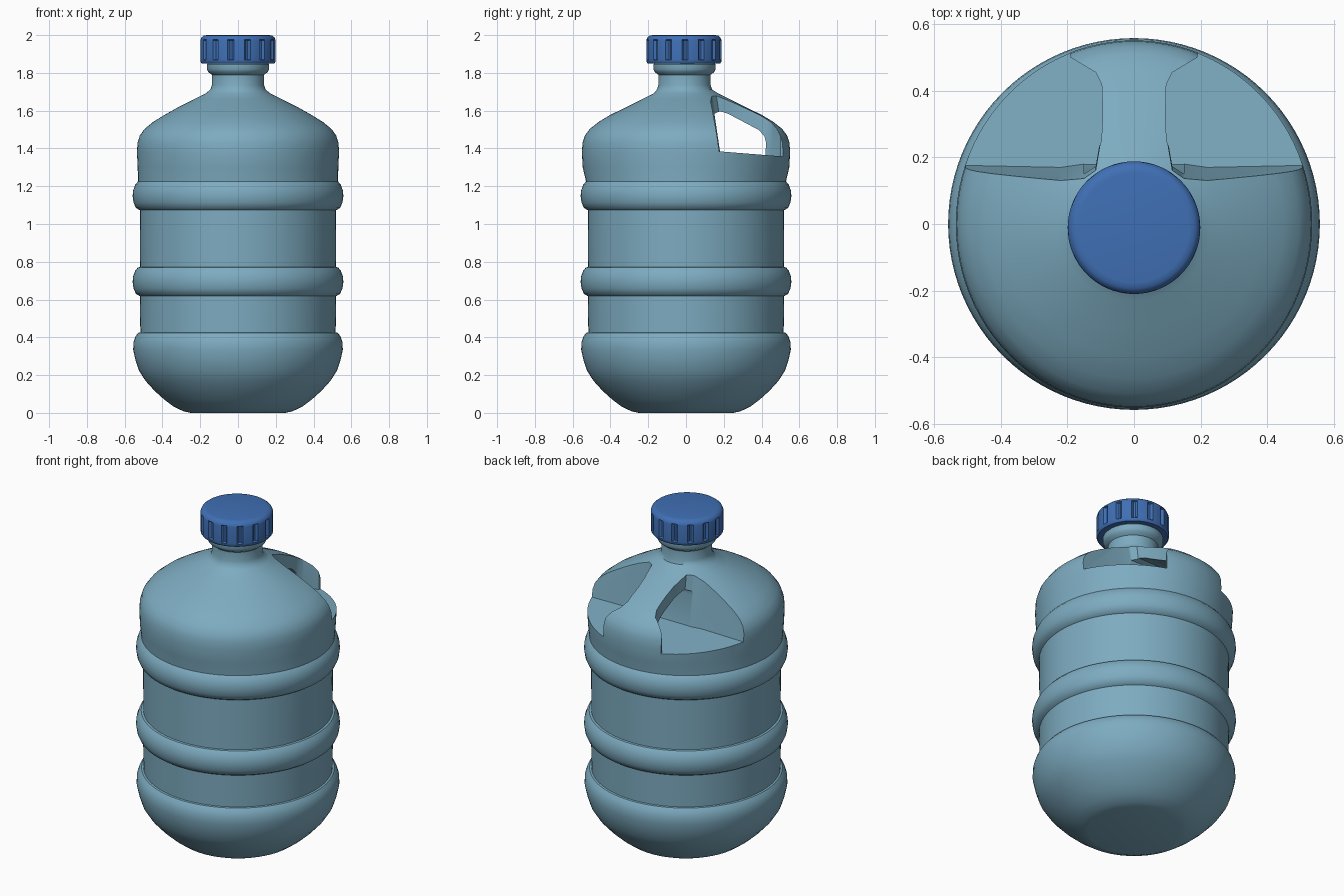
import bpy
import bmesh
from math import sin, cos, pi, radians

if "Cube" in bpy.data.objects:
    bpy.data.objects.remove(bpy.data.objects["Cube"])


def material(name, rgb):
    mat = bpy.data.materials.new(name)
    mat.use_nodes = True
    mat.diffuse_color = (*rgb, 1)
    mat.node_tree.nodes["Principled BSDF"].inputs["Base Color"].default_value = (*rgb, 1)
    return mat


plastic_blue = material("pale blue plastic", (0.205, 0.41, 0.53))
cap_blue = material("deep blue plastic", (0.05, 0.16, 0.46))


def skin(name, rings, mat=None):
    """Join equal-sized rings of points into a closed solid."""
    bm = bmesh.new()
    loops = [[bm.verts.new(p) for p in ring] for ring in rings]
    n = len(loops[0])
    for low, high in zip(loops, loops[1:]):
        for i in range(n):
            j = (i + 1) % n
            bm.faces.new((low[i], low[j], high[j], high[i]))
    bm.faces.new(loops[0][::-1])
    bm.faces.new(loops[-1])
    bmesh.ops.recalc_face_normals(bm, faces=bm.faces)
    mesh = bpy.data.meshes.new(name)
    bm.to_mesh(mesh)
    bm.free()
    obj = bpy.data.objects.new(name, mesh)
    bpy.context.collection.objects.link(obj)
    if mat:
        mesh.materials.append(mat)
    return obj


def circle(r, z, n=96, y_scale=1, y_shift=0):
    return [(r * cos(2 * pi * i / n), r * y_scale * sin(2 * pi * i / n) + y_shift, z)
            for i in range(n)]


def activate(obj):
    bpy.ops.object.select_all(action="DESELECT")
    obj.select_set(True)
    bpy.context.view_layer.objects.active = obj


def smooth(obj, degrees):
    activate(obj)
    bpy.ops.object.shade_smooth_by_angle(angle=radians(degrees))


# Bottle body: rounded base, two hoops, shoulder and neck
hoop = [(0.52, 0), (0.54, 0.012), (0.553, 0.04), (0.558, 0.075),
        (0.555, 0.105), (0.544, 0.135), (0.53, 0.152)]
base = [(0.25, 0), (0.29, 0.009), (0.34, 0.033), (0.39, 0.07), (0.44, 0.115),
        (0.49, 0.17), (0.525, 0.225), (0.543, 0.28), (0.555, 0.335),
        (0.553, 0.375), (0.543, 0.405), (0.528, 0.424), (0.517, 0.426)]
shoulder = [(0.53, 1.228), (0.531, 1.3), (0.535, 1.38), (0.532, 1.43), (0.52, 1.468),
            (0.495, 1.503), (0.45, 1.54), (0.39, 1.577), (0.31, 1.622), (0.23, 1.662),
            (0.17, 1.692), (0.146, 1.712), (0.138, 1.735), (0.138, 1.79),
            (0.158, 1.805), (0.165, 1.82), (0.165, 1.845), (0.15, 1.86)]
profile = (base + [(r, z + 0.618) for r, z in hoop] + [(0.518, 0.772)]
           + [(r, z + 1.073) for r, z in hoop] + shoulder)
body = skin("bottle_body",
            [circle(r, z, y_scale=1.03 if 1.23 < z < 1.6 else 1,
                    y_shift=-0.008 if z > 1.7 else 0) for r, z in profile],
            plastic_blue)


# Grip recess: one pocket on each side of the handle, then the finger hole
def floor_z(y):
    return 1.385 - 0.08 * (y - 0.17)


plan = [(0.7, 0.18), (0.22, 0.17), (0.15, 0.18), (0.115, 0.205), (0.098, 0.25),
        (0.094, 0.33), (0.097, 0.42), (0.115, 0.455), (0.19, 0.5), (0.24, 0.7), (0.7, 0.7)]
cutters = []
for side, label in ((1, "left"), (-1, "right")):
    bottom = [(side * x, y, floor_z(y)) for x, y in plan]
    top = [(side * x, y - (0.05 if y < 0.21 else 0), 1.72) for x, y in plan]
    cutters.append(skin(label + "_pocket_cutter", [bottom, top]))

hole = [(0.178, floor_z(0.178)), (0.42, floor_z(0.42)), (0.424, 1.43), (0.415, 1.465),
        (0.385, 1.498), (0.22, 1.585), (0.18, 1.597), (0.152, 1.585), (0.148, 1.56)]
cutters.append(skin("finger_hole_cutter", [[(x, y, z) for y, z in hole] for x in (-0.15, 0.15)]))

for cutter in cutters:
    cutter.hide_render = True
    activate(body)
    mod = body.modifiers.new("cut", "BOOLEAN")
    mod.operation = "DIFFERENCE"
    mod.solver = "EXACT"
    mod.object = cutter
    bpy.ops.object.modifier_apply(modifier=mod.name)
    bpy.data.objects.remove(cutter)
smooth(body, 38)

# Screw cap with grip grooves around its side
GROOVES, STEPS = 14, 8


def cap_ring(r, z, depth):
    n = GROOVES * STEPS
    ring = []
    for i in range(n):
        a = 2 * pi * i / n
        rr = r - (depth if i % STEPS in (0, 1) else 0)
        ring.append((rr * cos(a), rr * sin(a) - 0.011, z))
    return ring


cap = skin("screw_cap", [cap_ring(*row) for row in (
    (0.17, 1.85, 0), (0.192, 1.85, 0), (0.198, 1.858, 0), (0.199, 1.868, 0),
    (0.199, 1.872, 0.014), (0.199, 1.972, 0.014), (0.198, 1.976, 0),
    (0.193, 1.988, 0), (0.182, 1.997, 0), (0.165, 2.0, 0))], cap_blue)
smooth(cap, 40)
